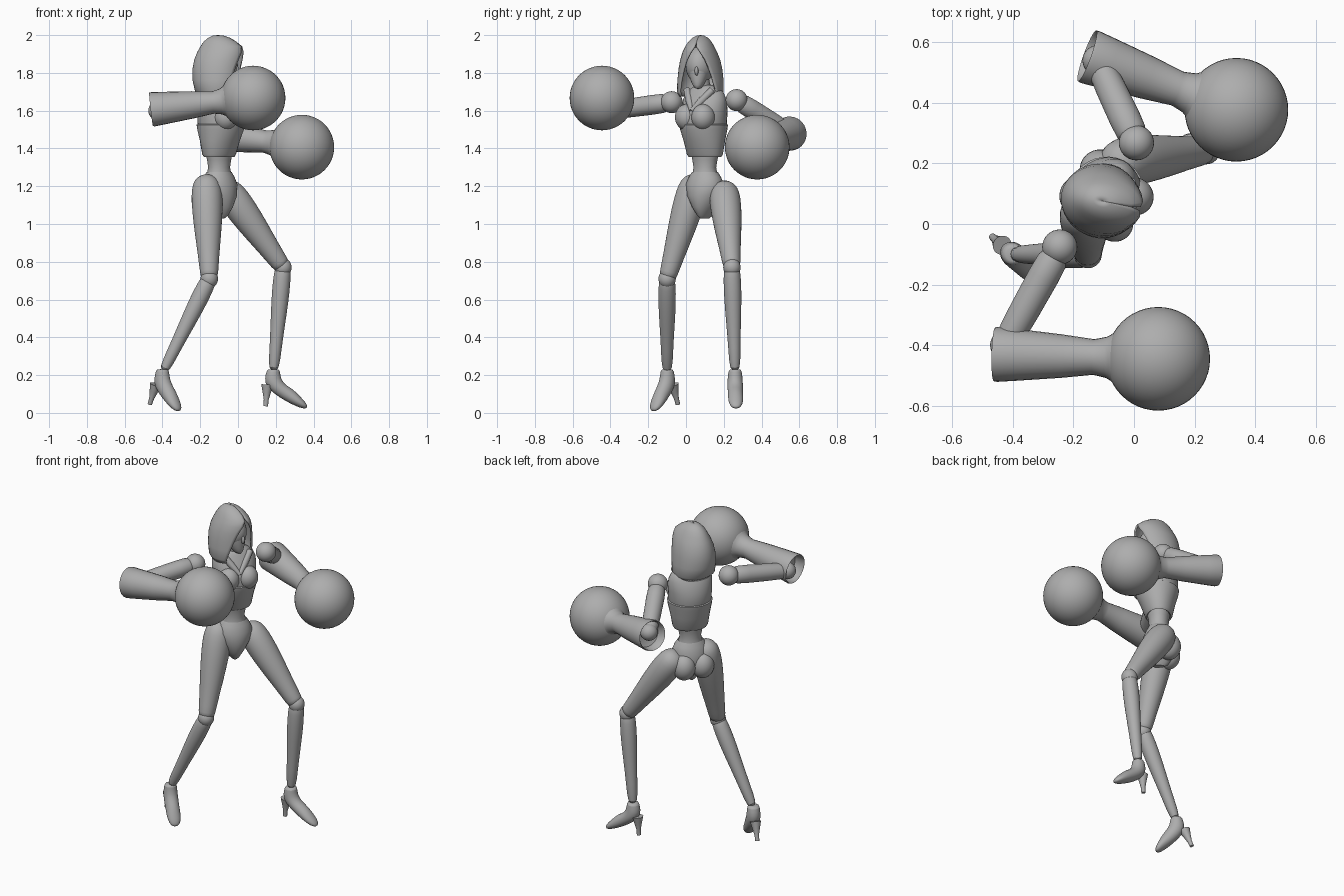
import bpy, bmesh
from math import sin, cos, pi, radians
from mathutils import Vector as V

if "Cube" in bpy.data.objects:
    bpy.data.objects.remove(bpy.data.objects["Cube"])

grey = bpy.data.materials.new("plain grey")
grey.use_nodes = True
grey.diffuse_color = (0.42, 0.42, 0.42, 1)
grey.node_tree.nodes["Principled BSDF"].inputs["Base Color"].default_value = (0.42, 0.42, 0.42, 1)
UP = V((0, 0, 1))


def finish(name, bm, subdiv=0, angle=40):
    bmesh.ops.recalc_face_normals(bm, faces=bm.faces)
    mesh = bpy.data.meshes.new(name)
    bm.to_mesh(mesh)
    bm.free()
    mesh.materials.append(grey)
    ob = bpy.data.objects.new(name, mesh)
    bpy.context.collection.objects.link(ob)
    bpy.ops.object.select_all(action='DESELECT')
    ob.select_set(True)
    bpy.context.view_layer.objects.active = ob
    bpy.ops.object.shade_smooth_by_angle(angle=radians(angle))
    if subdiv:
        mod = ob.modifiers.new("soften", 'SUBSURF')
        mod.levels = mod.render_levels = subdiv
    return ob


def loft(name, rings, sides=24, subdiv=0, angle=40):
    """Skin of elliptical rings, each (centre, half axis u, half axis v, opening angle)."""
    bm = bmesh.new()
    closed = rings[0][3] is None
    rows = []
    for c, u, v, gap in rings:
        row = []
        for i in range(sides):
            a = 2 * pi * i / sides if closed else gap + (2 * pi - 2 * gap) * i / (sides - 1)
            row.append(bm.verts.new(c + u * cos(a) + v * sin(a)))
        rows.append(row)
    for low, high in zip(rows, rows[1:]):
        for i in range(sides if closed else sides - 1):
            j = (i + 1) % sides
            bm.faces.new((low[i], low[j], high[j], high[i]))
    if closed:
        bm.faces.new(rows[0])
        bm.faces.new(rows[-1])
    return finish(name, bm, subdiv, angle)


def limb(name, a, b, profile, subdiv=0):
    """Round limb from a to b, profile of (fraction along, radius)."""
    a, b = V(a), V(b)
    axis = b - a
    u = axis.orthogonal().normalized()
    v = axis.normalized().cross(u)
    return loft(name, [(a + axis * t, u * r, v * r, None) for t, r in profile], 24, subdiv)


def ball(name, centre, radii, forward=V((1, 0, 0)), segments=32):
    bm = bmesh.new()
    bmesh.ops.create_uvsphere(bm, u_segments=segments, v_segments=segments // 2, radius=1)
    side = UP.cross(forward)
    for vert in bm.verts:
        p = vert.co
        vert.co = V(centre) + forward * p.x * radii[0] + side * p.y * radii[1] + UP * p.z * radii[2]
    return finish(name, bm)


def body(name, origin, forward, rings, subdiv=0):
    """Upright form, rings of (height, forward shift, half width, half depth)."""
    side = UP.cross(forward)
    return loft(name, [(V((origin[0], origin[1], z)) + forward * f, forward * d, side * w, None)
                       for z, f, w, d in rings], 32, subdiv, 35)


FRONT = V((0.79, -0.61, 0)).normalized()
LEFT = UP.cross(FRONT)
CENTRE = (-0.10, 0.10)
mid = V((-0.10, 0.10, 0))

# Torso
body("corset", CENTRE, FRONT, [
    (1.375, 0, .07, .05), (1.355, 0, .096, .07), (1.37, 0, .104, .08), (1.44, .005, .115, .1),
    (1.50, .01, .127, .122), (1.525, .01, .13, .126), (1.53, .01, .122, .118)])
body("chest", CENTRE, FRONT, [
    (1.50, .01, .118, .112), (1.53, .01, .124, .12), (1.60, .005, .128, .115), (1.66, 0, .128, .09),
    (1.70, 0, .11, .07), (1.725, 0, .07, .055), (1.735, 0, .045, .04)])
body("waist", CENTRE, FRONT, [
    (1.22, 0, .085, .075), (1.26, 0, .07, .062), (1.30, 0, .062, .056), (1.34, 0, .07, .06),
    (1.40, 0, .085, .07)])
body("pelvis", CENTRE, FRONT, [
    (1.03, 0, .015, .035), (1.045, 0, .03, .055), (1.09, 0, .06, .08), (1.15, 0, .095, .095),
    (1.21, 0, .108, .09), (1.25, 0, .09, .075), (1.275, 0, .072, .063), (1.265, 0, .06, .055)])
for name, s in (("right", -1), ("left", 1)):
    ball(name + "_bust", mid + LEFT * s * .055 + FRONT * .085 + UP * 1.565, (.065, .062, .07), FRONT)
    ball(name + "_buttock", mid + LEFT * s * .055 - FRONT * .055 + UP * 1.13, (.07, .068, .08), FRONT)

# Collar lapels crossing the upper chest
for name, s in (("right", -1), ("left", 1)):
    limb(name + "_lapel", mid + FRONT * .045 + LEFT * s * .085 + UP * 1.71,
         mid + FRONT * .115 + UP * 1.60, [(0, .018), (.5, .02), (1, .012)])

# Neck, face and hood
HEAD = V((0.98, -0.2, 0)).normalized()
head = V((-0.10, 0.075, 0))
head_side = UP.cross(HEAD)
limb("neck", (-.10, .09, 1.70), head + HEAD * .02 + UP * 1.82, [(0, .05), (.4, .042), (1, .045)])
ball("skull", head + HEAD * .005 + UP * 1.84, (.095, .075, .10), HEAD)
body("face_mask", head, HEAD, [
    (1.715, .06, .012, .02), (1.73, .055, .028, .035), (1.78, .04, .05, .055),
    (1.83, .035, .06, .062), (1.89, .03, .055, .06), (1.92, .03, .035, .04)], 1)
ball("nose", head + HEAD * .095 + UP * 1.81, (.016, .01, .025), HEAD, 16)
hood_rings = [
    (1.675, .0, .112, .10, 56), (1.70, -.005, .124, .122, 54), (1.76, -.008, .122, .133, 46),
    (1.82, -.006, .115, .136, 38), (1.87, .0, .105, .133, 29), (1.91, .008, .09, .125, 17),
    (1.94, .012, .075, .112, 5), (1.965, .005, .06, .088, 0), (1.985, 0, .042, .06, 0),
    (1.997, -.005, .02, .03, 0), (2.0, -.005, .001, .001, 0)]
hood = loft("hood", [(head + HEAD * f + UP * z, HEAD * d, head_side * w, radians(g))
                     for z, f, w, d, g in hood_rings], 36, 0, 60)
shell = hood.modifiers.new("thickness", 'SOLIDIFY')
shell.thickness = 0.01
shell.offset = -1

# Arms: shoulder, elbow, glove centre
arms = {
    "right": ((-.245, -.076, 1.645), (-.425, -.40, 1.60), (-.455, -.43, 1.607), (.08, -.445, 1.667)),
    "left": ((.008, .268, 1.656), (-.12, .54, 1.49), (-.15, .553, 1.48), (.338, .377, 1.407))}
for name, (shoulder, elbow, cuff, fist) in arms.items():
    ball(name + "_shoulder", shoulder, (.058, .058, .058))
    limb(name + "_upper_arm", shoulder, elbow,
         [(.08, .04), (.14, .05), (.3, .052), (.65, .05), (.85, .047), (1, .042)])
    ball(name + "_elbow", elbow, (.05, .05, .05))
    limb(name + "_glove_sleeve", cuff, fist,
         [(.12, .05), (.1, .078), (.0, .084), (-.01, .089), (.01, .091), (.14, .085), (.4, .072),
          (.6, .059), (.63, .062), (.68, .068), (.71, .077), (.74, .092), (.78, .11)])
    ball(name + "_glove", fist, (.171, .171, .171), segments=48)

# Legs: hip, knee, ankle
legs = {
    "right": ((-.165, .035, 1.18), (-.152, -.10, .71), (-.40, -.10, .21)),
    "left": ((-.035, .205, 1.15), (.238, .243, .77), (.187, .26, .21))}
for name, (hip, knee, ankle) in legs.items():
    limb(name + "_thigh", hip, knee,
         [(-.17, .02), (-.14, .05), (-.08, .074), (.05, .084), (.25, .081), (.5, .07),
          (.75, .056), (.95, .048), (1, .042)], 1)
    ball(name + "_knee", knee, (.046, .046, .05))
    limb(name + "_calf", knee, ankle,
         [(.0, .036), (.03, .044), (.15, .047), (.3, .046), (.5, .04), (.75, .032), (1, .029)], 1)

# High heeled shoes: ankle, direction, toe and heel tips as (forward, height)
shoes = {
    "right": (legs["right"][2], V((.76, -.65, 0)).normalized(), (.112, .016), (-.088, .045)),
    "left": (legs["left"][2], V((1, .03, 0)).normalized(), (.172, .032), (-.04, .035))}
for name, (ankle, ahead, toe, heel) in shoes.items():
    base = V((ankle[0], ankle[1], 0))
    across = UP.cross(ahead)
    path = V((toe[0], 0, toe[1])) - V((0, 0, .15))
    tilt = (ahead * -path.z + UP * path.x).normalized()
    upright = (ahead * .9 + UP * .1)
    rings = [(base + UP * .232, ahead * .026, across * .026, None),
             (base + UP * .225, ahead * .036, across * .036, None),
             (base + UP * .18 - ahead * .004, ahead * .043, across * .04, None)]
    for t, thick, wide in ((.08, .052, .042), (.4, .042, .04), (.7, .03, .041), (.9, .021, .033),
                           (1, .012, .02), (1.03, .004, .008)):
        blend = min(1, t * 1.6)
        lean = (ahead * (1 - blend) + tilt * blend).normalized()
        rings.append((base + UP * (.15 + path.z * t) + ahead * path.x * t, lean * thick, across * wide, None))
    loft(name + "_shoe", rings, 20, 1)
    tip = base + ahead * heel[0] + UP * heel[1]
    limb(name + "_heel", base - ahead * .02 + ahead * heel[0] * .3 + UP * .15, tip,
         [(0, .032), (.35, .022), (.7, .013), (1, .012)])
